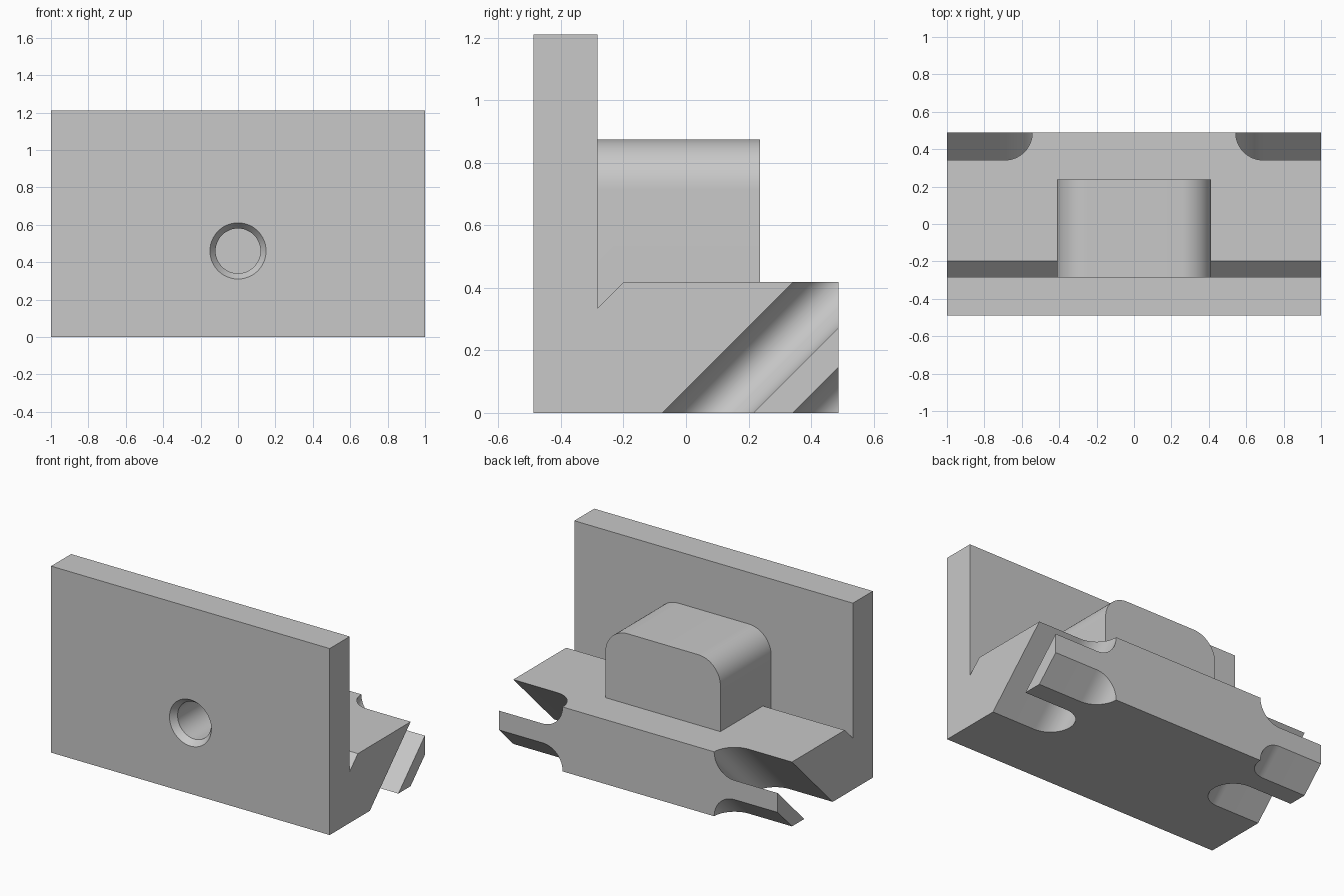
import bpy, bmesh
from math import sin, cos, pi, radians

cube = bpy.data.objects.get("Cube")
if cube:
    bpy.data.objects.remove(cube, do_unlink=True)

grey = bpy.data.materials.new("plain grey")
grey.use_nodes = True
GREY = (0.58, 0.58, 0.58, 1)
grey.diffuse_color = GREY
grey.node_tree.nodes["Principled BSDF"].inputs["Base Color"].default_value = GREY


def loft(name, loops):
    """Closed solid through equal-length loops of points."""
    bm = bmesh.new()
    rings = [[bm.verts.new(p) for p in loop] for loop in loops]
    for a, b in zip(rings, rings[1:]):
        n = len(a)
        for i in range(n):
            j = (i + 1) % n
            bm.faces.new((a[i], a[j], b[j], b[i]))
    bm.faces.new(rings[0])
    bm.faces.new(rings[-1])
    bmesh.ops.recalc_face_normals(bm, faces=bm.faces)
    mesh = bpy.data.meshes.new(name)
    bm.to_mesh(mesh)
    bm.free()
    mesh.materials.append(grey)
    obj = bpy.data.objects.new(name, mesh)
    bpy.context.collection.objects.link(obj)
    return obj


def arc(cx, cy, r, start, end, steps=16):
    angles = [radians(start + (end - start) * i / steps) for i in range(steps + 1)]
    return [(cx + r * cos(a), cy + r * sin(a)) for a in angles]


def combine(target, other, operation):
    mod = target.modifiers.new(operation, 'BOOLEAN')
    mod.operation = operation
    mod.solver = 'EXACT'
    mod.object = other
    bpy.context.view_layer.objects.active = target
    bpy.ops.object.modifier_apply(modifier=mod.name)
    bpy.data.objects.remove(other, do_unlink=True)


# Upright plate and foot, with an undercut groove where they meet
FRONT, PLATE_BACK, BACK = -0.488, -0.283, 0.488
FOOT, TOP = 0.418, 1.21
profile = [(FRONT, 0), (BACK, 0), (BACK, FOOT), (-0.199, FOOT),
           (PLATE_BACK, 0.334), (PLATE_BACK, TOP), (FRONT, TOP)]
body = loft("bracket_body", [[(x, y, z) for y, z in profile] for x in (-1, 1)])

# Boss with rounded upper corners, rooted in the plate and foot
W, H, R = 0.413, 0.875, 0.16
outline = ([(-W, 0.2), (W, 0.2)] + arc(W - R, H - R, R, 0, 90)
           + arc(R - W, H - R, R, 90, 180))
boss = loft("boss", [[(x, y, z) for x, z in outline] for y in (-0.4, 0.237)])
combine(body, boss, 'UNION')

# Slanted round-ended slots, two at each end
SLOT_R = 0.146
for side in (-1, 1):
    for centre in (0.07, 0.487):
        shape = ([(1.2, centre + SLOT_R)] + arc(0.69, centre, SLOT_R, 90, 270, 32)
                 + [(1.2, centre - SLOT_R)])
        slot = loft("slot_cutter", [[(side * x, y + z, z) for x, y in shape]
                                    for z in (-0.3, 0.7)])
        combine(body, slot, 'DIFFERENCE')

# Countersunk blind hole in the front
stations = [(0.16, FRONT - 0.013), (0.12, FRONT + 0.04), (0.12, 0.1)]
hole = loft("hole_cutter", [[(x, y, z) for x, z in arc(0, 0.46, r, 0, 360, 48)[:-1]]
                            for r, y in stations])
combine(body, hole, 'DIFFERENCE')

# Smooth the curves, keep the edges sharp
bpy.ops.object.select_all(action='DESELECT')
body.select_set(True)
bpy.context.view_layer.objects.active = body
bpy.ops.object.shade_smooth_by_angle(angle=radians(25))
